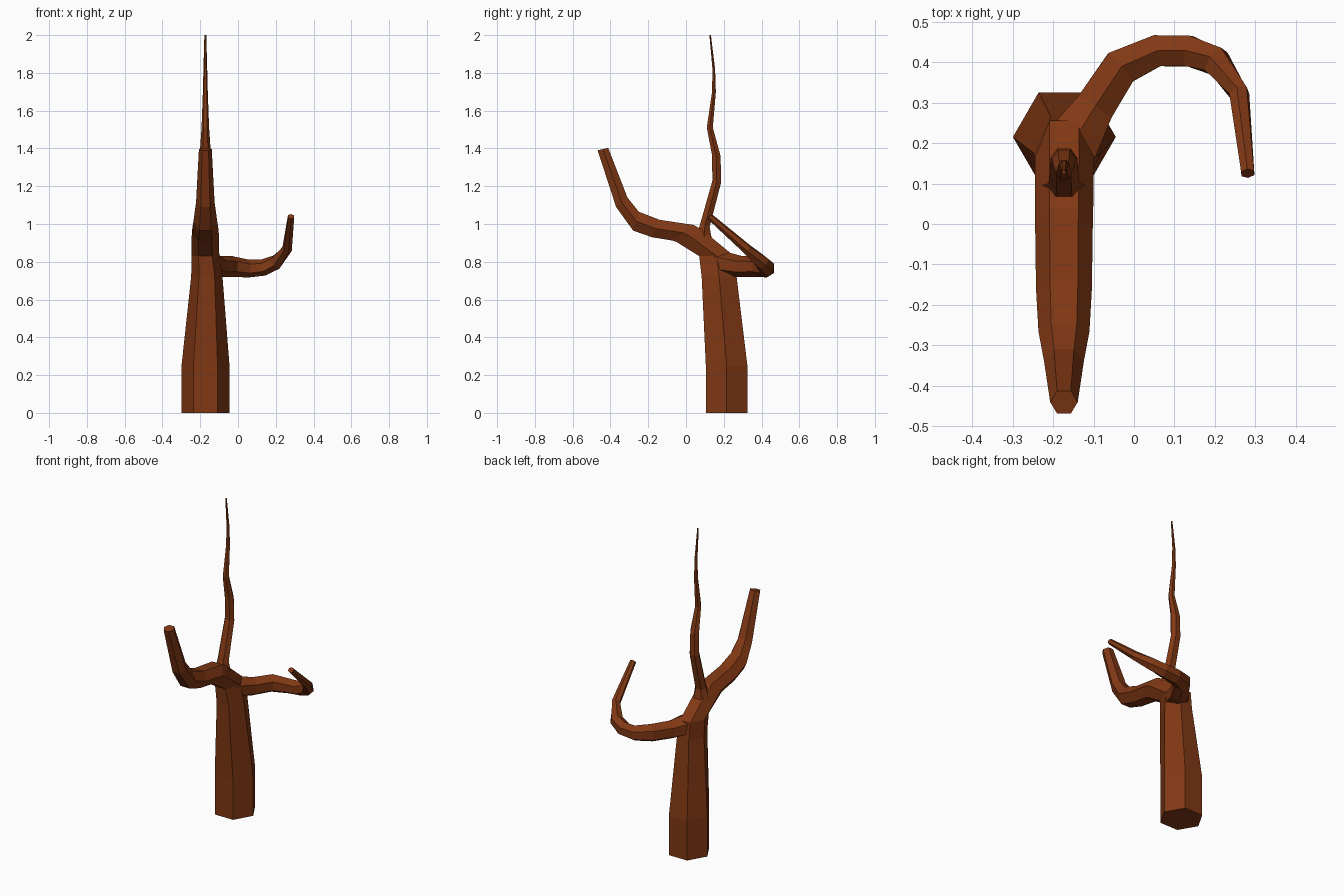
import bpy, bmesh, math
from mathutils import Vector

if "Cube" in bpy.data.objects:
    bpy.data.objects.remove(bpy.data.objects["Cube"])

bark = bpy.data.materials.new("bark")
bark.diffuse_color = (0.22, 0.04, 0.007, 1)
bark.use_nodes = True
bark.node_tree.nodes["Principled BSDF"].inputs["Base Color"].default_value = bark.diffuse_color


def skin(name, rings):
    """Bridge six-sided rings into a closed, flat-shaded limb."""
    bm = bmesh.new()
    loops = [[bm.verts.new(p) for p in ring] for ring in rings]
    for a, b in zip(loops, loops[1:]):
        for i in range(6):
            j = (i + 1) % 6
            bm.faces.new((a[i], a[j], b[j], b[i]))
    bm.faces.new(loops[0])
    bm.faces.new(loops[-1])
    bmesh.ops.recalc_face_normals(bm, faces=bm.faces)
    me = bpy.data.meshes.new(name)
    bm.to_mesh(me)
    bm.free()
    me.materials.append(bark)
    ob = bpy.data.objects.new(name, me)
    bpy.context.collection.objects.link(ob)
    return ob


def hexagon(center, side, up, offset=0.0):
    return [center + side * math.cos(offset + i * math.pi / 3)
            + up * math.sin(offset + i * math.pi / 3) for i in range(6)]


def side_profile(name, rows):
    """Rows: front y, z, back y, z, centre x, half width."""
    rings = []
    for y0, z0, y1, z1, x, w in rows:
        a, b = Vector((x, y0, z0)), Vector((x, y1, z1))
        rings.append(hexagon((a + b) / 2, Vector((w, 0, 0)), (b - a) / math.sqrt(3)))
    return skin(name, rings)


# Trunk bending forward into the thick front branch
side_profile("trunk_and_front_branch", [
    (.105, 0, .325, 0, -.172, .127),
    (.105, .25, .325, .25, -.172, .127),
    (.083, .72, .268, .72, -.165, .083),
    (.07, .83, .255, .83, -.172, .073),
    (-.05, .905, .085, .97, -.173, .072),
    (-.07, .912, .04, .995, -.173, .071),
    (-.18, .93, -.14, 1.022, -.173, .069),
    (-.28, .965, -.25, 1.065, -.173, .063),
    (-.37, 1.09, -.31, 1.14, -.173, .049),
    (-.468, 1.39, -.412, 1.403, -.173, .034),
])

# Thin wavy leader
side_profile("top_leader", [
    (.05, .92, .14, .90, -.173, .055),
    (.075, 1.0, .125, .985, -.173, .038),
    (.14, 1.23, .186, 1.22, -.173, .033),
    (.137, 1.37, .183, 1.36, -.173, .030),
    (.11, 1.51, .142, 1.51, -.173, .020),
    (.138, 1.70, .158, 1.70, -.173, .013),
    (.140, 1.82, .154, 1.82, -.173, .010),
    (.124, 2.0, .132, 2.0, -.173, .005),
])

# Hooked back branch: centre x, y, z, half width, half height
path = [
    (-.165, .18, .795, .07, .065),
    (-.098, .287, .775, .049, .057),
    (-.033, .387, .775, .046, .055),
    (.057, .428, .764, .039, .047),
    (.135, .427, .77, .038, .044),
    (.203, .402, .798, .034, .040),
    (.260, .322, .868, .023, .027),
    (.281, .125, 1.040, .016, .017),
]
pts = [Vector(p[:3]) for p in path]
rings = []
for i, p in enumerate(path):
    before = (pts[i] - pts[max(i - 1, 0)]).normalized()
    after = (pts[min(i + 1, len(pts) - 1)] - pts[i]).normalized()
    t = (before + after).normalized()
    side = t.cross(Vector((0, 0, 1))).normalized()
    rings.append(hexagon(pts[i], side * p[3] / math.cos(math.pi / 6),
                         side.cross(t) * p[4], math.pi / 2))
skin("hooked_back_branch", rings)
